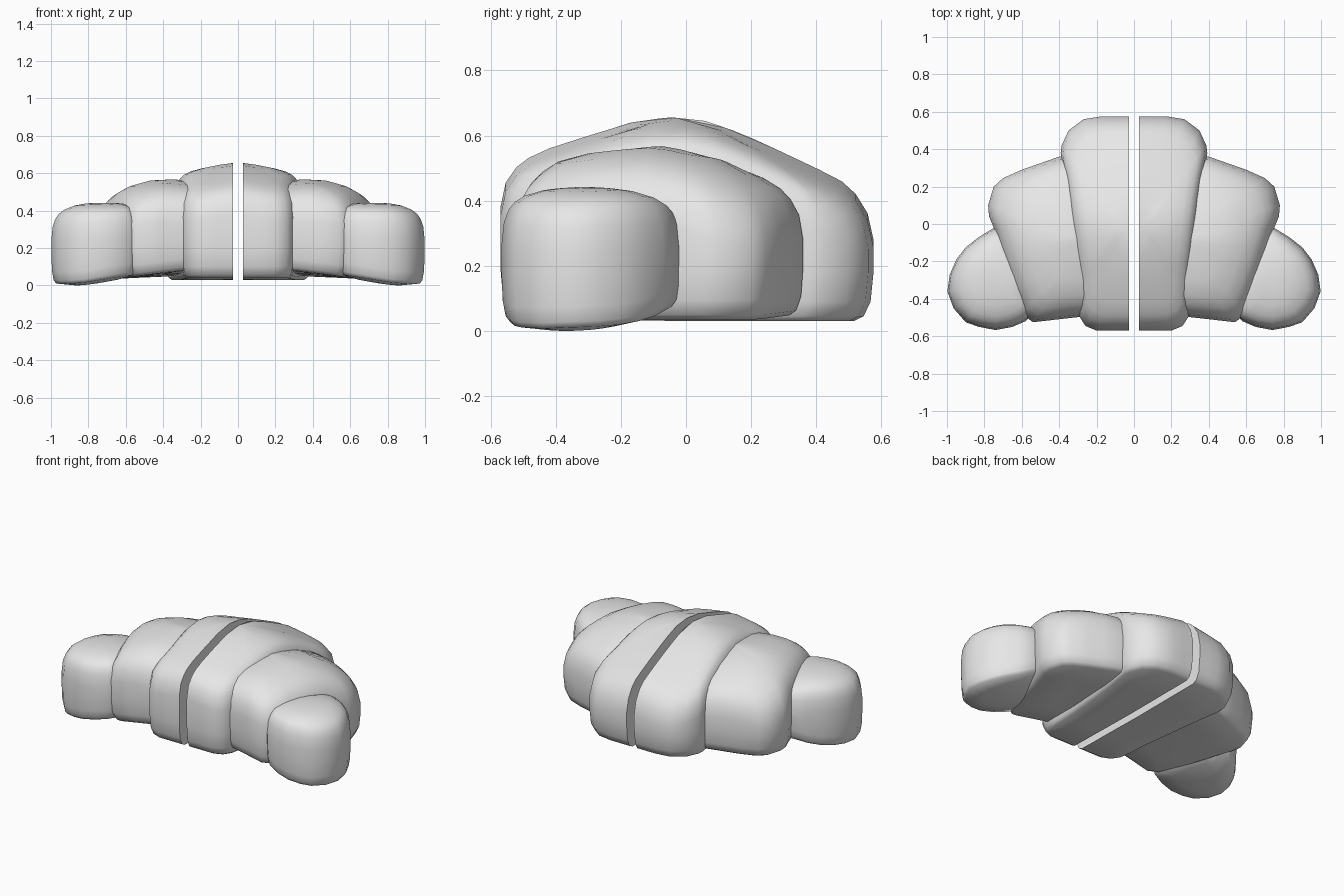
import bpy, bmesh, math

if "Cube" in bpy.data.objects:
    bpy.data.objects.remove(bpy.data.objects["Cube"])

dough = bpy.data.materials.new("pale dough")
dough.diffuse_color = (0.8, 0.8, 0.8, 1)
dough.use_nodes = True
dough.node_tree.nodes["Principled BSDF"].inputs["Base Color"].default_value = dough.diffuse_color


def interp(table, v):
    """Piecewise-linear lookup in a sorted list of (position, height)."""
    if v <= table[0][0]:
        return table[0][1]
    for (a, ha), (b, hb) in zip(table, table[1:]):
        if v <= b:
            return ha + (hb - ha) * (v - a) / (b - a)
    return table[-1][1]


def refine(outline, step=0.13):
    """Split long outline edges so the curved top can follow them."""
    out = []
    for i, (x, y) in enumerate(outline):
        x2, y2 = outline[(i + 1) % len(outline)]
        n = max(1, math.ceil(math.hypot(x2 - x, y2 - y) / step))
        out += [(x + (x2 - x) * k / n, y + (y2 - y) * k / n) for k in range(n)]
    return out


# inset scale and height above base / drop below the crown
LOWER = [(0.5, 0), (0.9, 0.0), (0.95, 0.015), (0.985, 0.06), (1.0, 0.15)]
UPPER = [(1.0, 0.14), (0.97, 0.07), (0.91, 0.035), (0.84, 0.018), (0.72, 0.006),
         (0.5, 0), (0.25, 0)]


def fold(name, outline, centre, base, crown):
    """Rounded loaf section: plan outline stacked in inset rings, mirrored in x."""
    pts = refine(outline)
    cx, cy = centre
    bm = bmesh.new()
    rings = []

    def add(s, height):
        ring = []
        for x, y in pts:
            px, py = cx + (x - cx) * s, cy + (y - cy) * s
            ring.append(bm.verts.new((px, py, height(px, py))))
        rings.append(ring)

    for s, up in LOWER:
        add(s, lambda x, y: base(x, y) + up)
    for s, drop in UPPER:
        add(s, lambda x, y: crown(x, y) - drop)
    n = len(pts)
    for lo, hi in zip(rings, rings[1:]):
        for i in range(n):
            j = (i + 1) % n
            bm.faces.new((lo[i], lo[j], hi[j], hi[i]))
    bottom = bm.verts.new((cx, cy, base(cx, cy)))
    top = bm.verts.new((cx, cy, crown(cx, cy)))
    for i in range(n):
        j = (i + 1) % n
        bm.faces.new((rings[0][j], rings[0][i], bottom))
        bm.faces.new((rings[-1][i], rings[-1][j], top))
    bmesh.ops.recalc_face_normals(bm, faces=bm.faces)
    mesh = bpy.data.meshes.new(name)
    bm.to_mesh(mesh)
    bm.free()
    mesh.materials.append(dough)
    ob = bpy.data.objects.new(name, mesh)
    bpy.context.collection.objects.link(ob)
    bpy.ops.object.select_all(action='DESELECT')
    ob.select_set(True)
    bpy.context.view_layer.objects.active = ob
    bpy.ops.object.shade_smooth_by_angle(angle=math.radians(50))
    mirror = ob.modifiers.new("mirror", 'MIRROR')
    mirror.use_mirror_merge = False
    return ob


# centre fold, sliced flat beside the middle gap
CUT = 0.027
centre_top = [(-0.57, 0.52), (-0.5, 0.545), (-0.28, 0.605), (-0.17, 0.64), (-0.05, 0.657),
              (0.06, 0.645), (0.17, 0.607), (0.29, 0.552), (0.4, 0.505), (0.5, 0.47),
              (0.575, 0.42)]
fold("centre_fold",
     [(CUT, -0.57), (0.2, -0.57), (0.26, -0.545), (0.295, -0.49), (0.304, -0.4), (0.312, -0.25),
      (0.338, 0.0), (0.362, 0.2), (0.392, 0.38), (0.387, 0.42), (0.35, 0.5), (0.27, 0.56),
      (0.17, 0.576), (CUT, 0.576)],
     (CUT, -0.03), lambda x, y: 0.03 + 0.02 * max(0, -y),
     lambda x, y: interp(centre_top, y) - 0.16 * (x - CUT))

# middle fold, a wedge tucked under the centre, its base rising inwards
middle_top = [(-0.5, 0.48), (-0.4, 0.525), (-0.29, 0.547), (-0.18, 0.562), (-0.08, 0.569),
              (0.07, 0.541), (0.2, 0.49), (0.29, 0.455), (0.36, 0.42)]
fold("middle_fold",
     [(0.2, -0.485), (0.3, -0.498), (0.54, -0.525), (0.6, -0.48), (0.68, -0.25), (0.75, -0.02),
      (0.775, 0.04), (0.78, 0.1), (0.75, 0.2), (0.7, 0.245), (0.6, 0.29), (0.4, 0.36),
      (0.2, 0.36)],
     (0.22, -0.08),
     lambda x, y: 0.035 + 0.13 * max(0, 0.66 - x) * min(1, max(0.35, 0.5 - y)),
     lambda x, y: interp(middle_top, y) - 0.75 * max(0, x - 0.38) ** 2
     - 0.12 * max(0, 0.35 - x))

# rounded tip
fold("tip_fold",
     [(0.54, -0.48), (0.58, -0.52), (0.65, -0.55), (0.74, -0.567), (0.83, -0.55),
      (0.9, -0.525), (0.965, -0.45), (0.998, -0.36), (0.985, -0.27), (0.95, -0.19),
      (0.9, -0.125), (0.83, -0.07), (0.74, -0.015), (0.66, -0.04), (0.56, -0.25)],
     (0.75, -0.31),
     lambda x, y: 0.35 * max(0, 0.84 - x) ** 1.5 + 0.6 * (y + 0.37) ** 2
     + 1.2 * max(0, x - 0.88) ** 2,
     lambda x, y: 0.442 - 0.6 * (y + 0.31) ** 2 - 0.95 * max(0, x - 0.75) ** 2)
